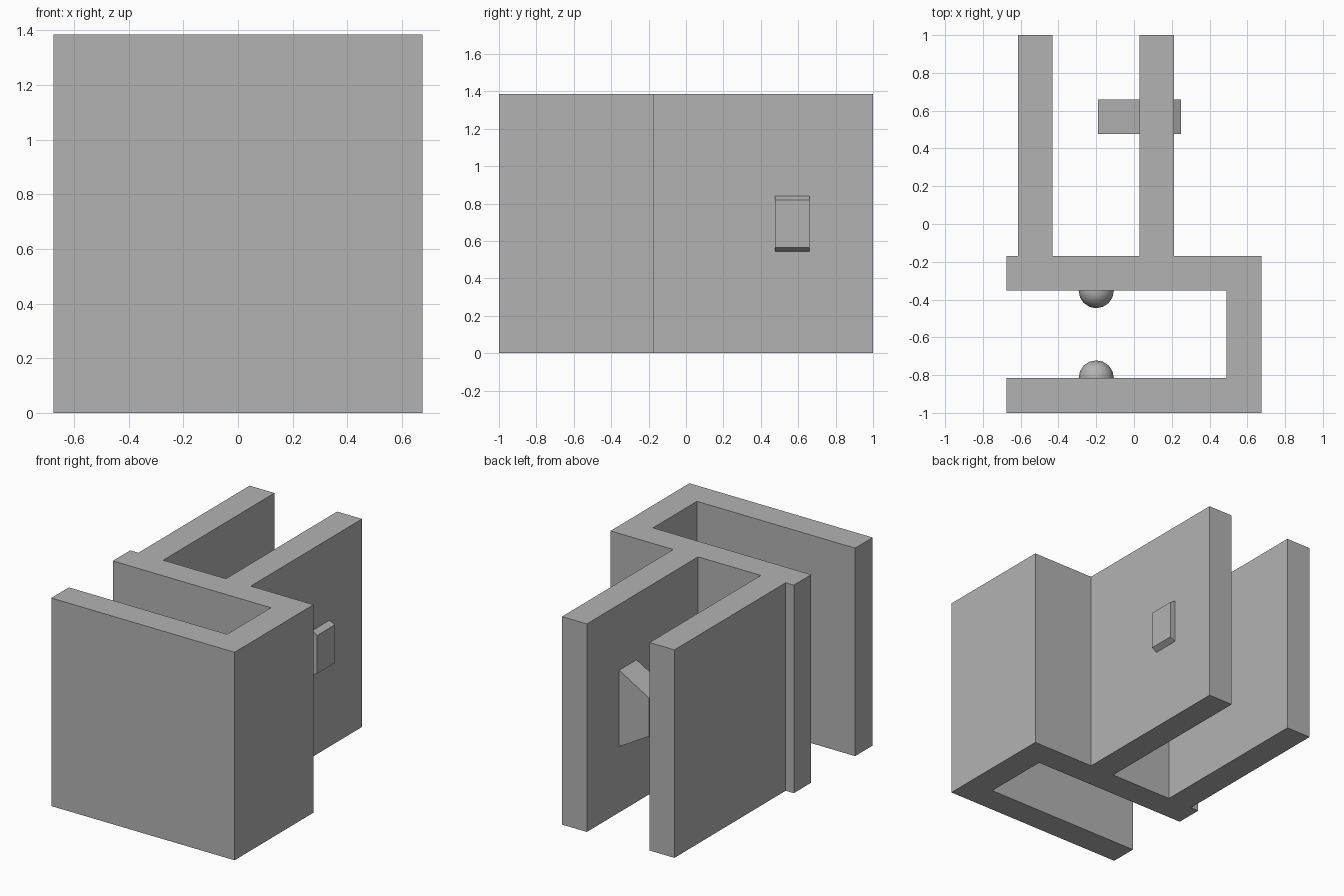
import bpy, bmesh, math
from mathutils import Matrix

cube = bpy.data.objects.get("Cube")
if cube:
    bpy.data.objects.remove(cube, do_unlink=True)

HEIGHT = 1.385
MID = HEIGHT / 2

grey = bpy.data.materials.new("plain grey")
grey.use_nodes = True
colour = (0.45, 0.45, 0.45, 1)
grey.diffuse_color = colour
grey.node_tree.nodes["Principled BSDF"].inputs["Base Color"].default_value = colour


def finish(name, bm):
    bmesh.ops.recalc_face_normals(bm, faces=bm.faces)
    mesh = bpy.data.meshes.new(name)
    bm.to_mesh(mesh)
    bm.free()
    mesh.materials.append(grey)
    obj = bpy.data.objects.new(name, mesh)
    bpy.context.collection.objects.link(obj)
    return obj


# Clip body: one hooked jaw with two rear prongs, extruded upward
outline = [
    (-0.675, -1), (0.675, -1), (0.675, -0.17), (0.213, -0.17), (0.213, 1),
    (0.03, 1), (0.03, -0.17), (-0.432, -0.17), (-0.432, 1), (-0.615, 1),
    (-0.615, -0.17), (-0.675, -0.17), (-0.675, -0.353), (0.49, -0.353),
    (0.49, -0.815), (-0.675, -0.815),
]
bm = bmesh.new()
base = bm.faces.new([bm.verts.new((x, y, 0)) for x, y in outline])
top = bmesh.ops.extrude_face_region(bm, geom=[base])["geom"]
bmesh.ops.translate(bm, vec=(0, 0, HEIGHT),
                    verts=[g for g in top if isinstance(g, bmesh.types.BMVert)])
finish("clip_body", bm)

# Hexagonal peg through the left prong, with its axis front to back
bm = bmesh.new()
bmesh.ops.create_cone(bm, cap_ends=True, segments=6, radius1=0.254, radius2=0.254,
                      depth=0.183,
                      matrix=Matrix.Translation((0.03, 0.568, MID))
                      @ Matrix.Rotation(math.pi / 2, 4, "X"))
finish("hexagonal_peg", bm)

# Facing grip bumps inside the jaw
for name, y in (("front_grip_bump", -0.815), ("rear_grip_bump", -0.353)):
    bm = bmesh.new()
    bmesh.ops.create_uvsphere(bm, u_segments=16, v_segments=8, radius=0.093,
                              matrix=Matrix.Translation((-0.2, y, MID)))
    bump = finish(name, bm)
    for face in bump.data.polygons:
        face.use_smooth = True
